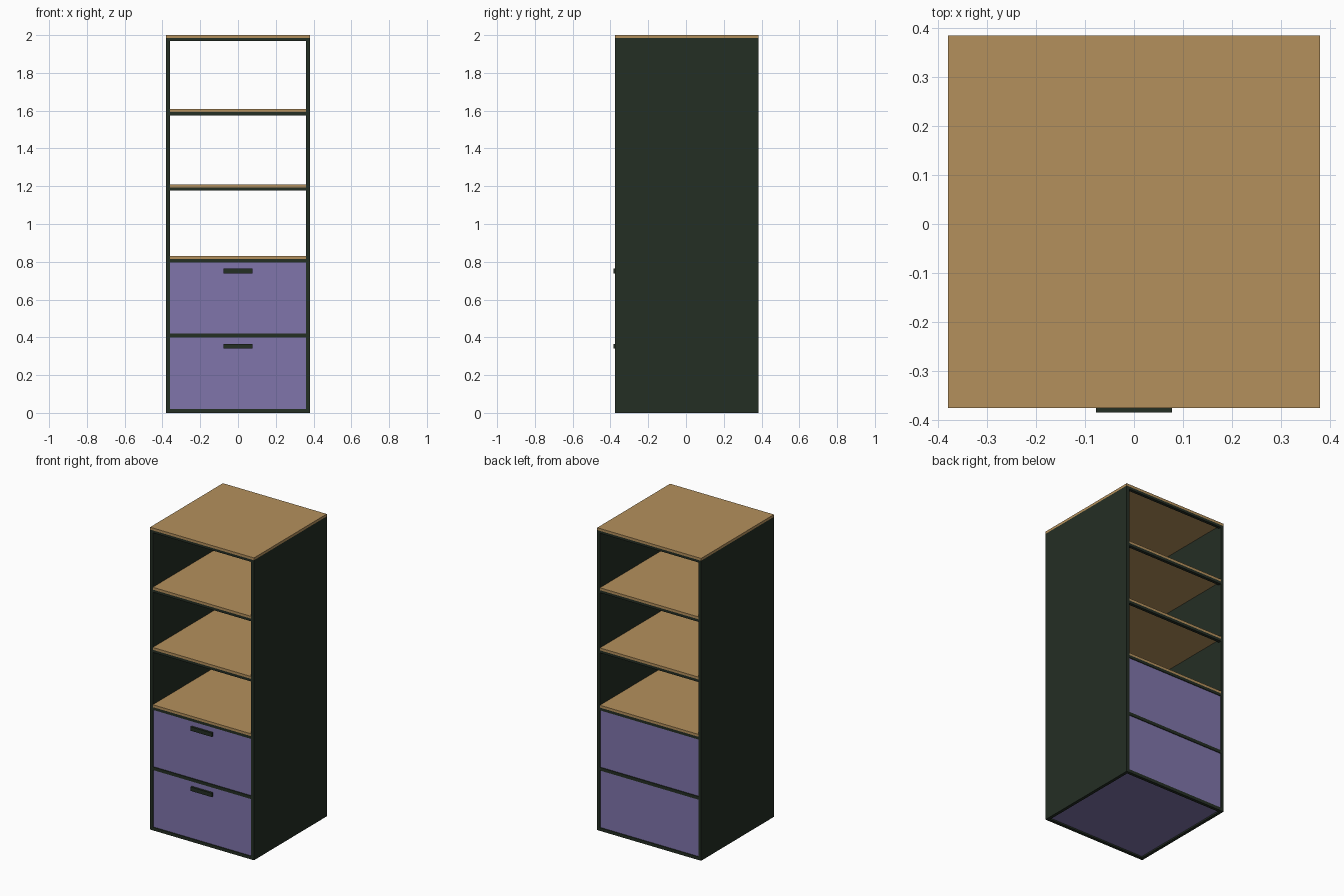
import bpy

if "Cube" in bpy.data.objects:
    bpy.data.objects.remove(bpy.data.objects["Cube"])

def srgb(r, g, b):
    f = lambda c: c / 12.92 if c <= 0.04045 else ((c + 0.055) / 1.055) ** 2.4
    return (f(r / 255), f(g / 255), f(b / 255), 1.0)

def material(name, rgb):
    m = bpy.data.materials.new(name)
    m.diffuse_color = srgb(*rgb)
    m.use_nodes = True
    m.node_tree.nodes["Principled BSDF"].inputs["Base Color"].default_value = m.diffuse_color
    return m

WOOD = material("warm wood", (180, 144, 92))
DARK = material("dark green metal", (36, 46, 36))
PURPLE = material("muted purple", (128, 117, 171))

def box(name, mat, x0, x1, y0, y1, z0, z1):
    v = [(x, y, z) for x in (x0, x1) for y in (y0, y1) for z in (z0, z1)]
    f = [(0, 1, 3, 2), (4, 6, 7, 5), (0, 4, 5, 1),
         (2, 3, 7, 6), (0, 2, 6, 4), (1, 5, 7, 3)]
    me = bpy.data.meshes.new(name)
    me.from_pydata(v, [], f)
    me.materials.append(mat)
    ob = bpy.data.objects.new(name, me)
    bpy.context.collection.objects.link(ob)
    return ob

W, T = 0.38, 0.02           # half width, frame thickness
F, B = -0.376, 0.385        # front and back of the body
IN = W - T                  # inner half width
TOP = 1.984

# Side walls
box("right_side", DARK, IN, W, F, B, 0, TOP)
box("left_side", DARK, -W, -IN, F, B, 0, TOP)

# Front and back cross rails: (bottom, top)
rails = [(0, 0.021), (0.399, 0.42), (0.797, 0.815),
         (1.177, 1.194), (1.575, 1.592), (1.968, TOP)]
for i, (z0, z1) in enumerate(rails):
    box(f"front_rail_{i}", DARK, -IN, IN, F, F + T, z0, z1)
    box(f"back_rail_{i}", DARK, -IN, IN, B - T, B, z0, z1)

# Shelf boards resting on the rails, and the full-width top board
for i, z in enumerate((0.815, 1.194, 1.592)):
    box(f"shelf_{i}", WOOD, -IN, IN, F, B, z, z + 0.016)
box("top_board", WOOD, -W, W, F, B, TOP, 2.0)

# Drawers, slightly recessed, with bar handles
R = 0.005
for name, z0, z1, h in (("lower", 0.01, 0.41, 0.353), ("upper", 0.41, 0.815, 0.751)):
    box(f"{name}_drawer", PURPLE, -IN, IN, F + R, B - R, z0, z1)
    box(f"{name}_handle", DARK, -0.078, 0.078, -0.385, F + R + 0.002, h - 0.013, h + 0.013)
